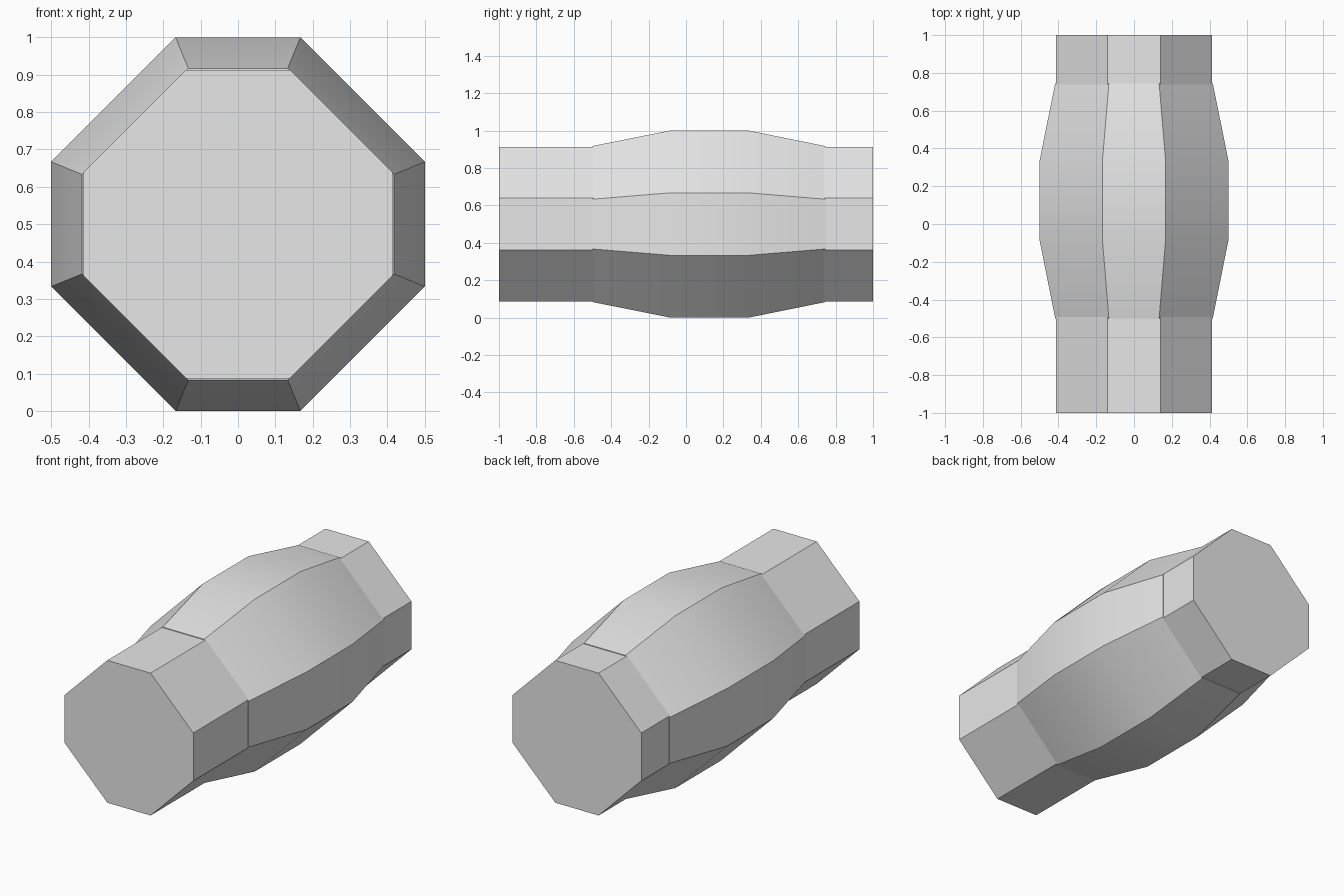
import bpy
import bmesh
import math

cube = bpy.data.objects.get("Cube")
if cube:
    bpy.data.objects.remove(cube, do_unlink=True)

grey = bpy.data.materials.new("plain grey")
grey.use_nodes = True
colour = (0.8, 0.8, 0.8, 1)
grey.diffuse_color = colour
grey.node_tree.nodes["Principled BSDF"].inputs["Base Color"].default_value = colour


def octagon(bm, y, half, corner):
    """Ring of eight vertices: flat sides at half, corners offset by corner."""
    points = []
    for turn in range(4):
        c = round(math.cos(turn * math.pi / 2))
        s = round(math.sin(turn * math.pi / 2))
        for a, b in ((half, -corner), (half, corner)):
            points.append((a * c - b * s, a * s + b * c))
    return [bm.verts.new((x, y, z + 0.5)) for x, z in points]


def loft(name, sections):
    """Closed octagonal solid through sections of (y, half, corner)."""
    bm = bmesh.new()
    rings = [octagon(bm, *section) for section in sections]
    for a, b in zip(rings, rings[1:]):
        for i in range(8):
            j = (i + 1) % 8
            bm.faces.new((a[i], a[j], b[j], b[i]))
    bm.faces.new(rings[0])
    bm.faces.new(rings[-1])
    bmesh.ops.recalc_face_normals(bm, faces=bm.faces)
    mesh = bpy.data.meshes.new(name)
    bm.to_mesh(mesh)
    bm.free()
    mesh.materials.append(grey)
    obj = bpy.data.objects.new(name, mesh)
    bpy.context.collection.objects.link(obj)
    bpy.ops.object.select_all(action="DESELECT")
    obj.select_set(True)
    bpy.context.view_layer.objects.active = obj
    bpy.ops.object.shade_smooth_by_angle(angle=math.radians(30))
    return obj


# Straight bar running the full length
loft("octagonal_bar", [(-1, 0.413, 0.139), (1, 0.413, 0.139)])

# Swollen collar, set slightly towards the back
thin, thick = (0.417, 0.133), (0.5, 0.167)
loft("swollen_collar", [(-0.5, *thin), (-0.085, *thick),
                        (0.335, *thick), (0.745, *thin)])
